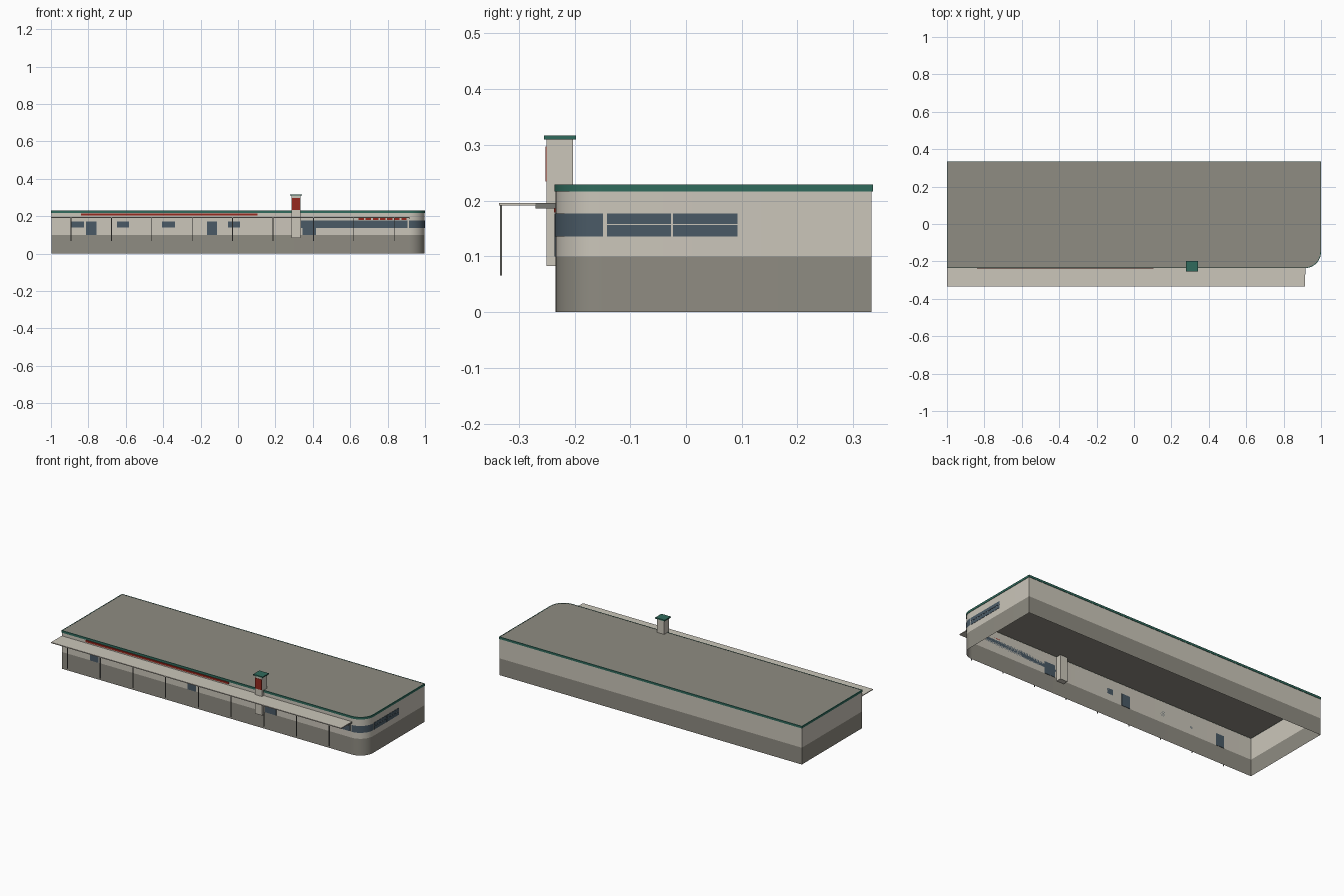
import bpy, bmesh, math
from mathutils import Vector

cube = bpy.data.objects.get("Cube")
if cube:
    bpy.data.objects.remove(cube)


def material(name, rgb):
    lin = [((c / 255 + 0.055) / 1.055) ** 2.4 for c in rgb] + [1]
    m = bpy.data.materials.new(name)
    m.use_nodes = True
    m.diffuse_color = lin
    m.node_tree.nodes["Principled BSDF"].inputs["Base Color"].default_value = lin
    return m


CREAM = material("cream_plaster", (203, 198, 186))
STONE = material("grey_stone", (143, 140, 130))
GREEN = material("green_trim", (48, 106, 92))
GLASS = material("blue_grey_glass", (74, 90, 102))
RED = material("sign_red", (150, 40, 30))
STEEL = material("post_grey", (120, 120, 116))

FRONT, BACK, SIDE, RADIUS = -0.234, 0.333, 0.998, 0.085


def finish(name, bm, mats, recalc=True):
    if recalc:
        bmesh.ops.recalc_face_normals(bm, faces=bm.faces)
    me = bpy.data.meshes.new(name)
    bm.to_mesh(me)
    bm.free()
    for m in mats:
        me.materials.append(m)
    ob = bpy.data.objects.new(name, me)
    bpy.context.collection.objects.link(ob)
    return ob


def box(name, x, y, z, mat):
    bm = bmesh.new()
    bmesh.ops.create_cube(bm, size=1)
    for v in bm.verts:
        v.co = Vector([(r[0] + r[1]) / 2 + c * (r[1] - r[0])
                       for r, c in zip((x, y, z), v.co)])
    return finish(name, bm, [mat])


def corner(grow, steps=12):
    """Arc of the rounded front corner, pushed outward by grow."""
    cx, cy, r = SIDE - RADIUS, FRONT + RADIUS, RADIUS + grow
    return [(cx + r * math.sin(a), cy - r * math.cos(a))
            for a in (math.pi / 2 * i / steps for i in range(steps + 1))]


def outline(grow):
    return [(-SIDE - grow, FRONT - grow)] + corner(grow) + [
        (SIDE + grow, BACK + grow), (-SIDE - grow, BACK + grow)]


def loft(bm, rings, closed=True):
    """Bridge rings of (points, z) with quads."""
    vs = [[bm.verts.new((x, y, z)) for x, y in pts] for pts, z in rings]
    n = len(vs[0])
    for a, b in zip(vs, vs[1:]):
        for i in range(n if closed else n - 1):
            j = (i + 1) % n
            bm.faces.new((a[i], a[j], b[j], b[i]))
    return vs


def smooth(ob):
    bpy.ops.object.select_all(action='DESELECT')
    ob.select_set(True)
    bpy.context.view_layer.objects.active = ob
    bpy.ops.object.shade_smooth_by_angle(angle=math.radians(30))


# Building shell, open underneath: stone base, cream wall, grey roof
bm = bmesh.new()
rings = loft(bm, [(outline(0), z) for z in (0, 0.1, 0.228)])
bm.faces.new(rings[-1])
for f in bm.faces:
    z = f.calc_center_median().z
    f.material_index = 1 if 0.1 < z < 0.2 else 0
smooth(finish("building_shell", bm, [STONE, CREAM]))

# Green trim around the roof edge
bm = bmesh.new()
loft(bm, [(outline(0), 0.216), (outline(0.002), 0.216),
          (outline(0.002), 0.229), (outline(-0.002), 0.229), (outline(-0.002), 0.2275)])
smooth(finish("roof_trim", bm, [GREEN], recalc=False))

# Canopy, its end bracket and its posts
box("canopy", (-1, 0.915), (-0.335, FRONT), (0.191, 0.196), CREAM)
box("canopy_bracket", (0.913, 0.917), (-0.27, FRONT), (0.186, 0.196), STEEL)
for i in range(9):
    x = -0.893 + 0.216 * i
    box(f"canopy_post_{i + 1}", (x - 0.002, x + 0.002), (-0.334, -0.33), (0.066, 0.191), STEEL)

# Small front windows
for i, (a, b) in enumerate([(-0.893, -0.823), (-0.647, -0.583), (-0.406, -0.337), (-0.053, 0.01)]):
    box(f"front_window_{i + 1}", (a, b), (FRONT - 0.0015, FRONT), (0.139, 0.172), GLASS)

# Doors, set through the wall
for i, (a, b) in enumerate([(-0.813, -0.757), (-0.167, -0.112), (0.345, 0.417)]):
    box(f"door_{i + 1}", (a, b), (FRONT - 0.002, FRONT + 0.002), (0.1, 0.172), GLASS)

# Ribbon window: front run, curved corner, divided side run
box("ribbon_window_front", (0.337, 0.905), (FRONT - 0.0015, FRONT), (0.136, 0.177), GLASS)
bm = bmesh.new()
loft(bm, [(corner(0.0015), 0.136), (corner(0.0015), 0.177)], closed=False)
smooth(finish("ribbon_window_corner", bm, [GLASS], recalc=False))
for i, y in enumerate([(-0.142, -0.0265), (-0.0235, 0.092)]):
    for j, z in enumerate([(0.136, 0.156), (0.158, 0.177)]):
        box(f"side_window_{i + 1}_{j + 1}", (SIDE, SIDE + 0.0015), y, z, GLASS)

# Sign tower with cap and red panel
box("tower", (0.286, 0.334), (-0.25, -0.203), (0.083, 0.31), CREAM)
box("tower_cap", (0.279, 0.341), (-0.255, -0.197), (0.31, 0.317), GREEN)
box("tower_panel", (0.288, 0.332), (-0.252, -0.25), (0.234, 0.297), RED)

# Red stripe above the canopy and short red bars below it
box("red_stripe", (-0.84, 0.105), (-0.239, FRONT), (0.204, 0.215), RED)
for i in range(7):
    x = 0.645 + 0.038 * i
    box(f"red_bar_{i + 1}", (x, x + 0.029), (FRONT - 0.003, FRONT), (0.179, 0.19), RED)
